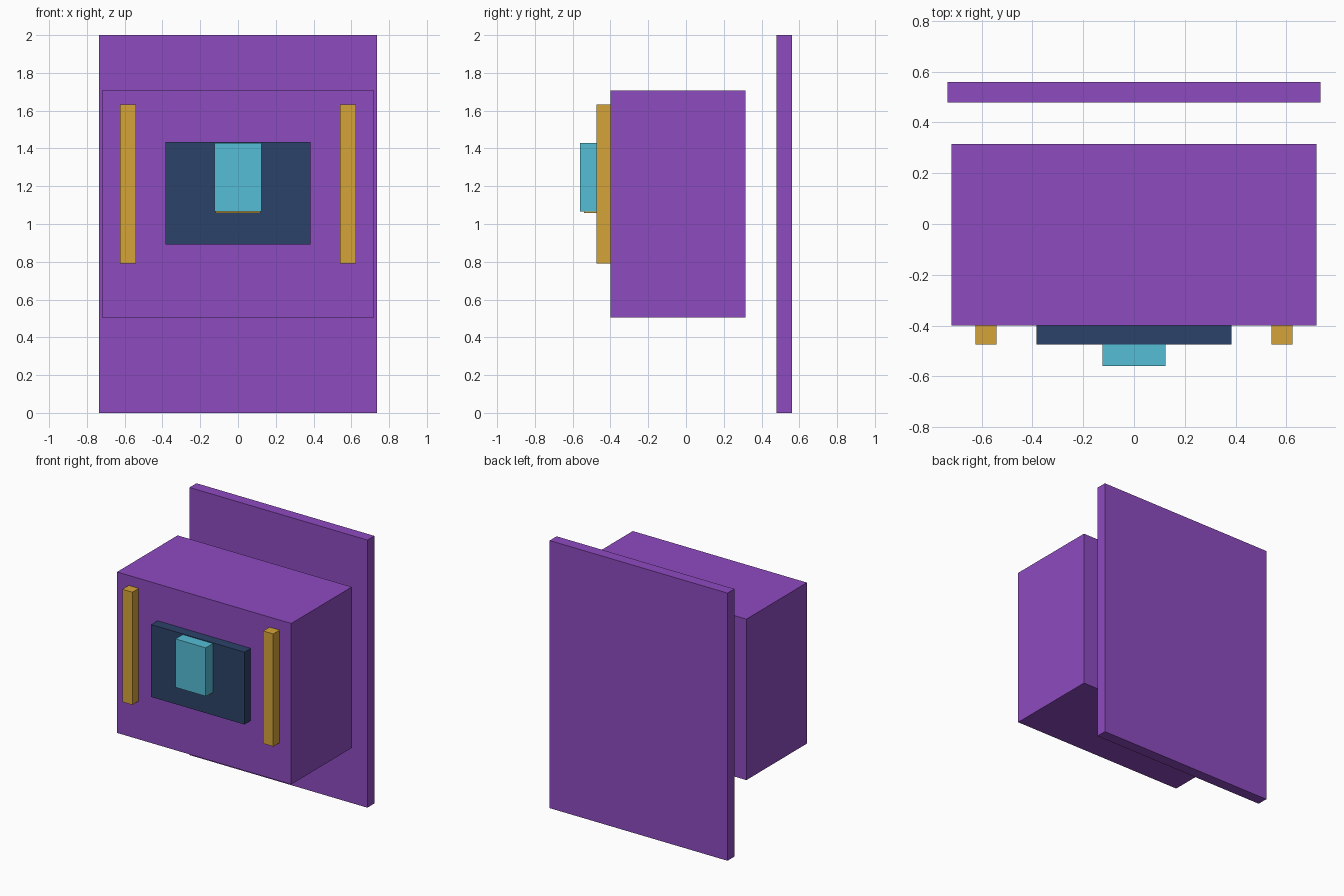
import bpy
import bmesh

if "Cube" in bpy.data.objects:
    bpy.data.objects.remove(bpy.data.objects["Cube"])


def material(name, color):
    m = bpy.data.materials.new(name)
    m.diffuse_color = (*color, 1)
    m.use_nodes = True
    m.node_tree.nodes["Principled BSDF"].inputs["Base Color"].default_value = m.diffuse_color
    return m


def box(name, x, y, z, mat):
    """Axis-aligned box from (min, max) ranges."""
    bm = bmesh.new()
    bmesh.ops.create_cube(bm, size=1)
    for v in bm.verts:
        v.co = [(lo + hi) / 2 + c * (hi - lo) for c, (lo, hi) in zip(v.co, (x, y, z))]
    mesh = bpy.data.meshes.new(name)
    bm.to_mesh(mesh)
    bm.free()
    mesh.materials.append(mat)
    obj = bpy.data.objects.new(name, mesh)
    bpy.context.collection.objects.link(obj)
    return obj


purple = material("purple", (0.27, 0.07, 0.53))
gold = material("gold", (0.66, 0.37, 0.04))
navy = material("navy", (0.025, 0.055, 0.14))
cyan = material("cyan", (0.09, 0.51, 0.66))

# Tall panel standing behind the body
box("back_panel", (-0.735, 0.735), (0.478, 0.56), (0, 2), purple)

# Main body
box("body", (-0.72, 0.72), (-0.4, 0.315), (0.505, 1.708), purple)

# Trim bars on both sides of the front
for side, x in (("left", (-0.624, -0.541)), ("right", (0.541, 0.624))):
    box(side + "_trim_bar", x, (-0.475, -0.4), (0.791, 1.633), gold)

# Front plate with the raised block and the lip below it
box("front_plate", (-0.385, 0.385), (-0.475, -0.4), (0.892, 1.433), navy)
box("front_block", (-0.125, 0.125), (-0.56, -0.475), (1.066, 1.428), cyan)
box("block_lip", (-0.12, 0.12), (-0.54, -0.475), (1.058, 1.1), gold)
